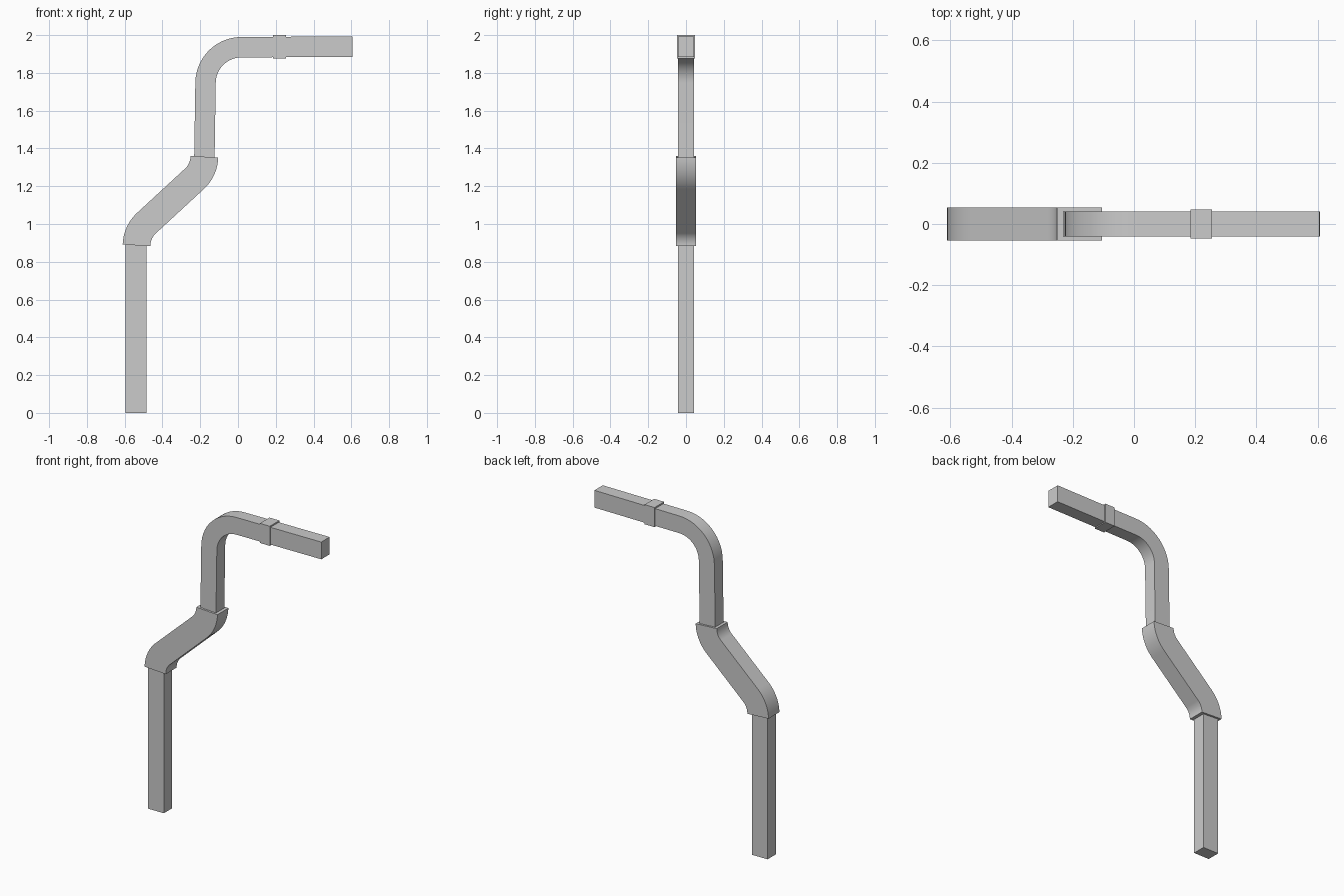
import bpy, bmesh
from math import tan, cos, sin
from mathutils import Vector

if "Cube" in bpy.data.objects:
    bpy.data.objects.remove(bpy.data.objects["Cube"])


def rounded_path(corners, radius, steps=14):
    """Round the inner corners of an (x, z) polyline; returns (point, direction) pairs."""
    pts = [Vector(c) for c in corners]
    out = [(pts[0], (pts[1] - pts[0]).normalized())]
    for a, b, c in zip(pts, pts[1:], pts[2:]):
        d0, d1 = (b - a).normalized(), (c - b).normalized()
        turn = d1.angle_signed(d0)          # counter-clockwise positive
        side = 1 if turn > 0 else -1
        start = b - d0 * radius * tan(abs(turn) / 2)
        centre = start + Vector((-d0.y, d0.x)) * side * radius
        for i in range(steps + 1):
            t = turn * i / steps
            d = Vector((d0.x * cos(t) - d0.y * sin(t), d0.x * sin(t) + d0.y * cos(t)))
            out.append((centre + Vector((d.y, -d.x)) * side * radius, d))
    out.append((pts[-1], (pts[-1] - pts[-2]).normalized()))
    return out


def box_pipe(name, path, width, depth):
    """Sweep a closed rectangular section along a path in the x-z plane."""
    bm = bmesh.new()
    rings = []
    for p, d in path:
        n = Vector((-d.y, d.x)) * width / 2
        rings.append([bm.verts.new((p.x + s * n.x, y * depth / 2, p.y + s * n.y))
                      for s, y in ((-1, -1), (1, -1), (1, 1), (-1, 1))])
    for r, q in zip(rings, rings[1:]):
        for i in range(4):
            j = (i + 1) % 4
            bm.faces.new((r[i], r[j], q[j], q[i]))
    bm.faces.new(rings[0])
    bm.faces.new(rings[-1])
    bmesh.ops.recalc_face_normals(bm, faces=bm.faces)
    mesh = bpy.data.meshes.new(name)
    bm.to_mesh(mesh)
    bm.free()
    ob = bpy.data.objects.new(name, mesh)
    bpy.context.collection.objects.link(ob)
    bpy.ops.object.select_all(action='DESELECT')
    ob.select_set(True)
    bpy.context.view_layer.objects.active = ob
    bpy.ops.object.shade_smooth_by_angle()
    return ob


# Straight lower downpipe
box_pipe("lower_pipe", rounded_path([(-0.54, 0), (-0.54, 0.9)], 0), 0.109, 0.083)

# Wider S-shaped offset joint, its ends leaning slightly
box_pipe("offset_joint",
         rounded_path([(-0.537, 0.887), (-0.533, 0.960), (-0.182, 1.284), (-0.178, 1.356)], 0.163),
         0.147, 0.108)

# Upper pipe with its bend to horizontal
box_pipe("upper_pipe",
         rounded_path([(-0.178, 1.345), (-0.169, 1.935), (0.607, 1.939)], 0.19),
         0.108, 0.083)

# Collar on the horizontal run
box_pipe("collar", rounded_path([(0.185, 1.9385), (0.254, 1.9385)], 0), 0.123, 0.095)
